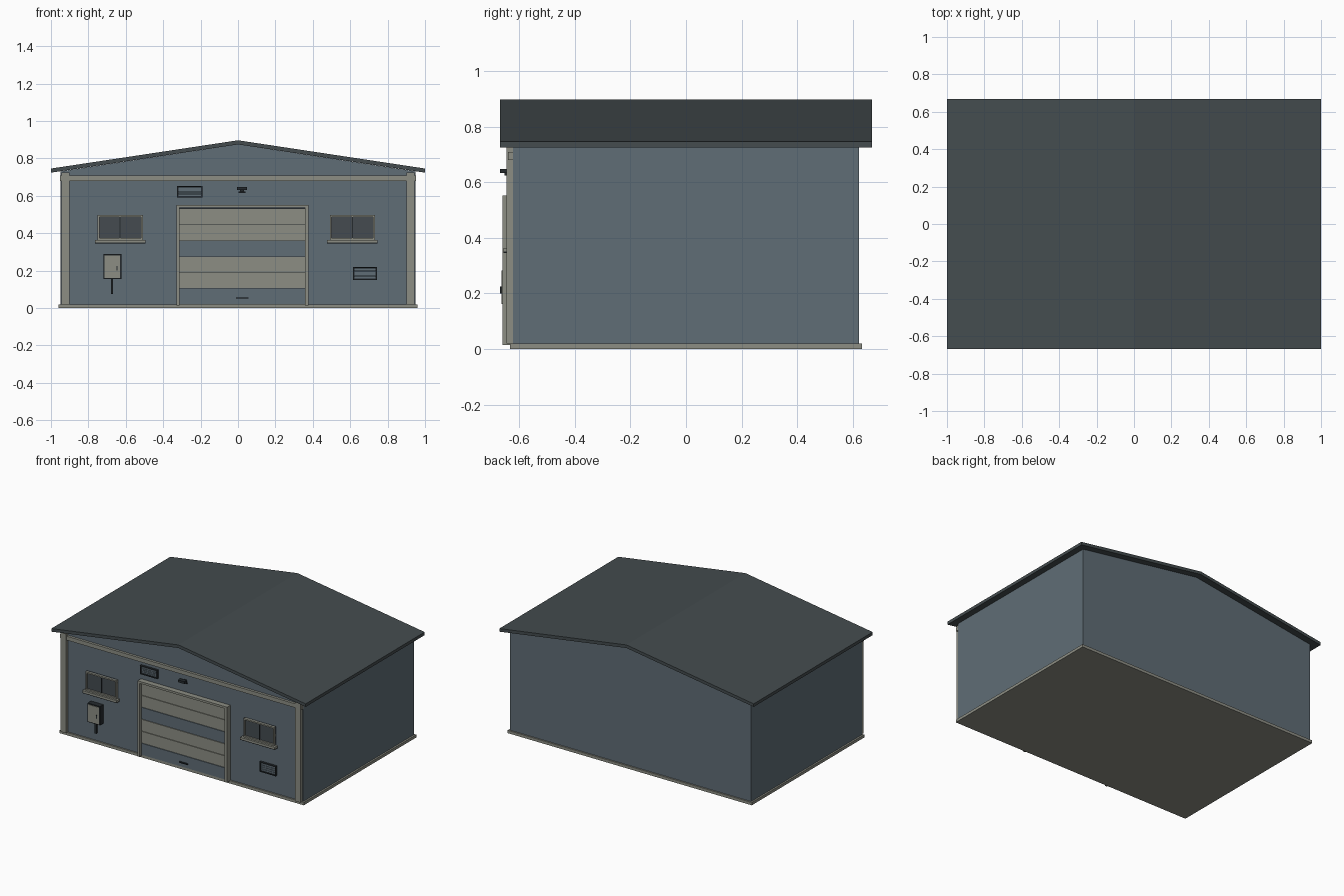
import bpy
import bmesh

default = bpy.data.objects.get("Cube")
if default:
    bpy.data.objects.remove(default, do_unlink=True)


def material(name, color):
    m = bpy.data.materials.new(name)
    m.use_nodes = True
    m.diffuse_color = (*color, 1)
    m.node_tree.nodes["Principled BSDF"].inputs["Base Color"].default_value = (*color, 1)
    return m


BLUE = material("slate blue cladding", (0.115, 0.153, 0.181))
BEIGE = material("warm grey trim", (0.265, 0.27, 0.23))
ROOF = material("dark roof grey", (0.058, 0.072, 0.077))
GLASS = material("window grey", (0.058, 0.07, 0.08))
BLACK = material("charcoal", (0.018, 0.023, 0.027))
WALL = -0.622  # front wall plane


def finish(name, bm, mat):
    bmesh.ops.recalc_face_normals(bm, faces=bm.faces)
    mesh = bpy.data.meshes.new(name)
    bm.to_mesh(mesh)
    bm.free()
    mesh.materials.append(mat)
    obj = bpy.data.objects.new(name, mesh)
    bpy.context.collection.objects.link(obj)
    return obj


def box(name, x, y, z, mat):
    """Box from (min, max) ranges."""
    bm = bmesh.new()
    bmesh.ops.create_cube(bm, size=1)
    for v in bm.verts:
        v.co = [r[0] + (c + 0.5) * (r[1] - r[0]) for c, r in zip(v.co, (x, y, z))]
    return finish(name, bm, mat)


def prism(name, outline, y0, y1, mat):
    """Extrude an x-z outline along y."""
    bm = bmesh.new()
    face = bm.faces.new([bm.verts.new((x, y0, z)) for x, z in outline])
    new = bmesh.ops.extrude_face_region(bm, geom=[face])["geom"]
    for v in new:
        if isinstance(v, bmesh.types.BMVert):
            v.co.y = y1
    return finish(name, bm, mat)


def plate(name, x, z, out, mat, back=0.0):
    """Box standing on the front wall, reaching out by the given depth."""
    return box(name, x, (WALL - out, WALL - back), z, mat)


def frame(name, x, z, t, out, mat):
    """Four bars around a rectangle."""
    plate(name + "_left", (x[0], x[0] + t), z, out, mat)
    plate(name + "_right", (x[1] - t, x[1]), z, out, mat)
    inner = (x[0] + t, x[1] - t)
    plate(name + "_bottom", inner, (z[0], z[0] + t), out, mat)
    plate(name + "_top", inner, (z[1] - t, z[1]), out, mat)


# Building shell
box("plinth", (-0.96, 0.96), (-0.632, 0.632), (0, 0.02), BEIGE)
prism("walls", [(-0.948, 0.02), (0.948, 0.02), (0.948, 0.731), (0, 0.875), (-0.948, 0.731)],
      WALL, -WALL, BLUE)
prism("roof", [(-1, 0.724), (0, 0.875), (1, 0.724), (1, 0.746), (0, 0.897), (-1, 0.746)],
      -0.668, 0.668, ROOF)

# Corner posts and cross band
for side, s in (("left", 1), ("right", -1)):
    plate(side + "_corner_post", sorted((s * 0.9, s * 0.943)), (0.02, 0.725), 0.024, BEIGE)
plate("cross_band", (-0.951, 0.951), (0.68, 0.708), 0.018, BEIGE)

# Sectional door: six panels, every third one blue
door_x = (-0.312, 0.357)
panel_h = (0.53 - 0.02) / 6
plate("door_backing", door_x, (0.02, 0.535), 0.008, BLACK)
for i in range(6):
    z = 0.02 + i * panel_h
    plate(f"door_panel_{i + 1}", door_x, (z + 0.0015, z + panel_h - 0.0015), 0.016,
          BLUE if i % 3 == 0 else BEIGE)
plate("door_handle", (-0.01, 0.055), (0.05, 0.057), 0.026, BLACK)
plate("door_left_jamb", (0.357, 0.376), (0.015, 0.552), 0.038, BEIGE)
plate("door_right_jamb", (-0.328, -0.312), (0.015, 0.552), 0.038, BEIGE)
plate("door_lintel", (-0.312, 0.357), (0.537, 0.552), 0.038, BEIGE)

# Windows
for side, cx in (("left", 0.612), ("right", -0.63)):
    x = (cx - 0.121, cx + 0.121)
    plate(side + "_window_glass", x, (0.364, 0.497), 0.008, GLASS)
    frame(side + "_window_frame", x, (0.364, 0.497), 0.01, 0.02, BEIGE)
    plate(side + "_window_mullion", (cx - 0.003, cx + 0.003), (0.374, 0.487), 0.014, BLACK)
    plate(side + "_window_sill", (cx - 0.135, cx + 0.135), (0.35, 0.364), 0.034, BEIGE)
    plate(side + "_window_sill_drip", (cx - 0.135, cx + 0.135), (0.346, 0.35), 0.034, BLACK)

# Louvred vents
for name, x, z in (("upper_vent", (-0.325, -0.19), (0.592, 0.653)),
                   ("lower_vent", (0.615, 0.743), (0.15, 0.22))):
    frame(name + "_frame", x, z, 0.007, 0.016, BLACK)
    slat = (z[1] - z[0] - 0.014) / 4
    for i in range(4):
        low = z[0] + 0.007 + i * slat
        plate(f"{name}_slat_{i + 1}", (x[0] + 0.007, x[1] - 0.007),
              (low + 0.001, low + slat - 0.001), 0.01, BLUE)

# Meter cabinet with conduit
plate("cabinet_body", (-0.72, -0.623), (0.155, 0.289), 0.038, BLACK)
plate("cabinet_door", (-0.713, -0.63), (0.162, 0.282), 0.042, BEIGE, 0.036)
plate("cabinet_latch", (-0.649, -0.643), (0.2, 0.224), 0.046, BLACK, 0.04)
plate("cabinet_conduit", (-0.68, -0.668), (0.075, 0.157), 0.016, BLACK)

# Lamp above the door
plate("lamp_arm", (0.012, 0.032), (0.624, 0.64), 0.03, BLACK)
plate("lamp_hood", (-0.005, 0.048), (0.632, 0.648), 0.047, BLACK, 0.02)
plate("lamp_bracket", (0.003, 0.04), (0.616, 0.622), 0.012, BLACK)
